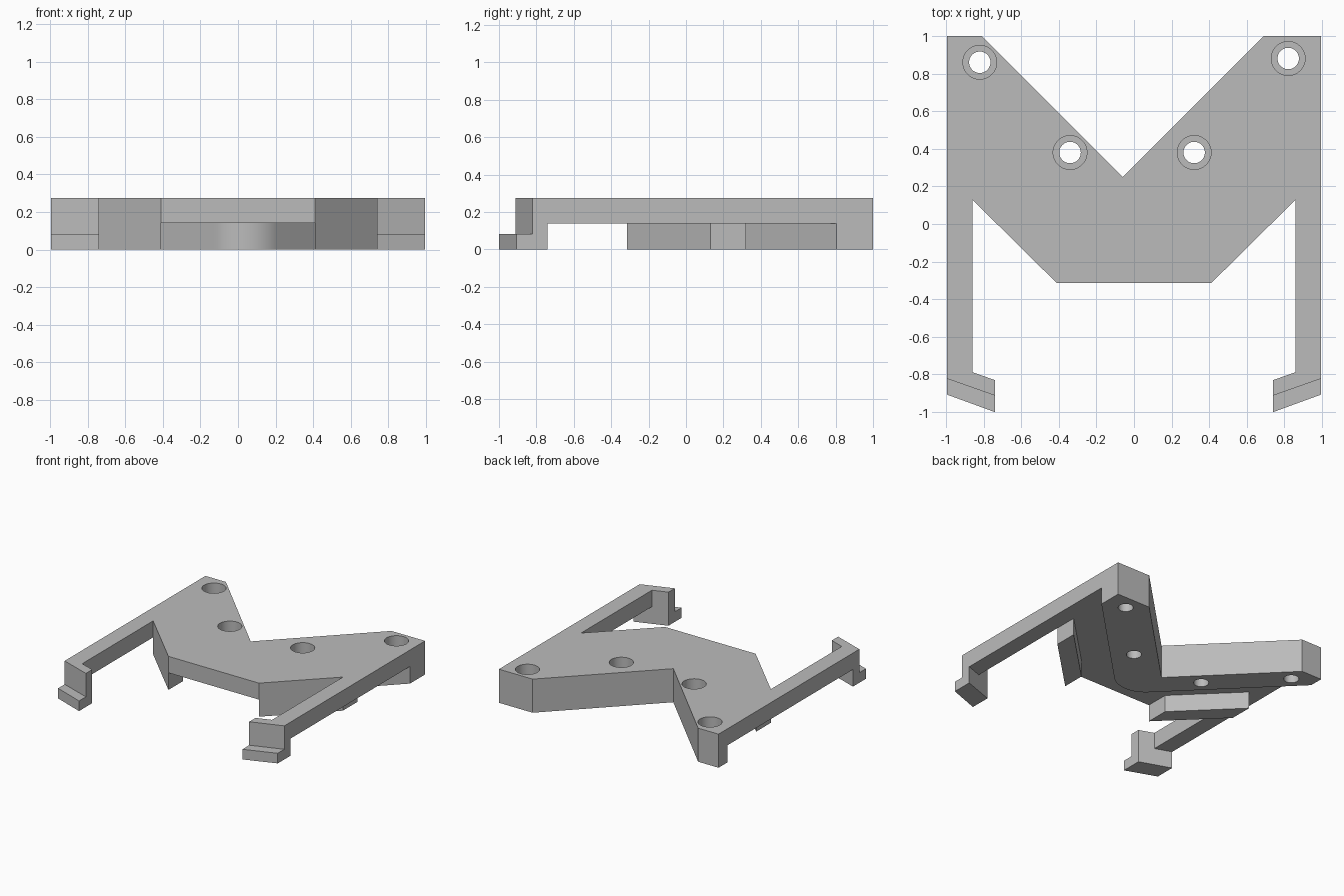
import bpy, bmesh, math
from mathutils import Vector

cube = bpy.data.objects.get("Cube")
if cube:
    bpy.data.objects.remove(cube, do_unlink=True)

grey = bpy.data.materials.new("plain grey")
grey.use_nodes = True
grey.diffuse_color = (0.5, 0.5, 0.5, 1)
grey.node_tree.nodes["Principled BSDF"].inputs["Base Color"].default_value = (0.5, 0.5, 0.5, 1)

W, TOP, MID, FOOT = 0.995, 0.275, 0.14, 0.083   # half width and height levels


def prism(name, outline, z0, z1):
    """Extrude a flat outline from z0 up to z1."""
    bm = bmesh.new()
    face = bm.faces.new([bm.verts.new((x, y, z0)) for x, y in outline])
    up = bmesh.ops.extrude_face_region(bm, geom=[face])
    bmesh.ops.translate(bm, vec=(0, 0, z1 - z0),
                        verts=[v for v in up["geom"] if isinstance(v, bmesh.types.BMVert)])
    bmesh.ops.recalc_face_normals(bm, faces=bm.faces)
    mesh = bpy.data.meshes.new(name)
    bm.to_mesh(mesh)
    bm.free()
    mesh.materials.append(grey)
    obj = bpy.data.objects.new(name, mesh)
    bpy.context.collection.objects.link(obj)
    return obj


def circle(cx, cy, r, n=48):
    return [(cx + r * math.cos(math.tau * i / n), cy + r * math.sin(math.tau * i / n))
            for i in range(n)]


def combine(target, tool, operation):
    """Boolean a tool into the target and discard the tool."""
    mod = target.modifiers.new(operation.lower(), 'BOOLEAN')
    mod.operation, mod.solver, mod.object = operation, 'EXACT', tool
    bpy.context.view_layer.objects.active = target
    bpy.ops.object.modifier_apply(modifier=mod.name)
    bpy.data.objects.remove(tool, do_unlink=True)


# top plate with its two long side arms
V_NOTCH = [(-0.81, 1), (-0.06, 0.25), (0.69, 1)]
half = [(W, -0.74), (0.86, -0.788), (0.86, 0.13), (0.41, -0.315)]
plate = prism("bracket_body",
              V_NOTCH + [(W, 1)] + half + [(-x, y) for x, y in reversed(half)] + [(-W, 1)],
              MID, TOP)

# thick V band under the notch, with a rounded outer corner
r = 0.235
centre = Vector((0.04, -0.15 + r * math.sqrt(2)))
arc = [(centre.x + r * math.cos(a), centre.y + r * math.sin(a))
       for a in (math.radians(-45 - 90 * i / 20) for i in range(21))]
band = prism("v_band", V_NOTCH + [(W, 1), (W, W - 0.19)] + arc + [(-W, W - 0.11), (-W, 1)],
             0, MID)
parts = [band]

# mirrored lower parts: diagonal ribs, hooks and toes
for side, s in (("left", 1), ("right", -1)):
    def add(name, pts, z0, z1):
        parts.append(prism(f"{side}_{name}", [(s * x, y) for x, y in pts], z0, z1))
    add("rib", [(0.41, -0.315), (0.86, 0.13), (0.86, 0.32), (0.41, -0.125)], 0, MID)
    add("hook", [(W, -0.74), (0.74, -0.83), (0.74, -0.912), (W, -0.822)], 0, TOP)
    add("toe", [(W, -0.822), (0.74, -0.912), (0.74, -1), (W, -0.907)], 0, FOOT)
for part in parts:
    combine(plate, part, 'UNION')

# counterbored screw holes
for x, y in [(-0.82, 0.86), (-0.34, 0.38), (0.32, 0.38), (0.82, 0.88)]:
    combine(plate, prism("bore", circle(x, y, 0.057), -0.1, TOP + 0.1), 'DIFFERENCE')
    combine(plate, prism("counterbore", circle(x, y, 0.09), MID, TOP + 0.1), 'DIFFERENCE')

# smooth the round walls, keep the corners sharp
bpy.ops.object.select_all(action='DESELECT')
plate.select_set(True)
bpy.context.view_layer.objects.active = plate
bpy.ops.object.shade_smooth_by_angle(angle=math.radians(25))
